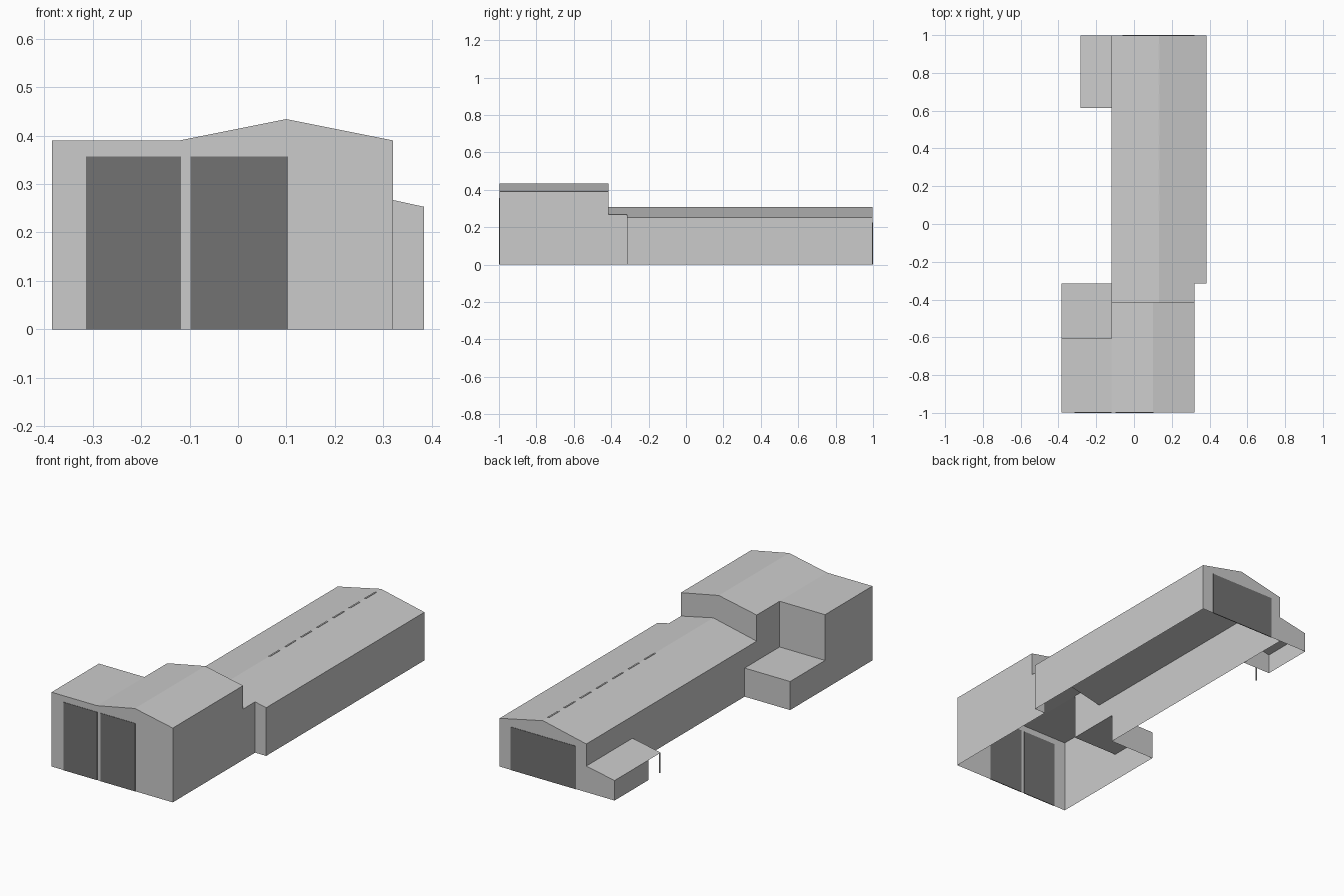
import bpy
from mathutils import Vector

if "Cube" in bpy.data.objects:
    bpy.data.objects.remove(bpy.data.objects["Cube"])


def material(name, v):
    m = bpy.data.materials.new(name)
    m.diffuse_color = (v, v, v, 1)
    m.use_nodes = True
    m.node_tree.nodes["Principled BSDF"].inputs["Base Color"].default_value = m.diffuse_color
    return m


LIGHT = material("light grey cladding", 0.6)
DARK = material("dark grey door", 0.17)


def sheet(name, faces, inside, mat=LIGHT):
    """Open shell of separate flat panels, all facing away from 'inside'."""
    verts, polys = [], []
    for f in faces:
        pts = [Vector(p) for p in f]
        n = (pts[1] - pts[0]).cross(pts[2] - pts[0])
        if n.dot(sum(pts, Vector()) / len(pts) - Vector(inside)) < 0:
            pts.reverse()
        polys.append(range(len(verts), len(verts) + len(pts)))
        verts += pts
    me = bpy.data.meshes.new(name)
    me.from_pydata(verts, [], [list(p) for p in polys])
    me.materials.append(mat)
    ob = bpy.data.objects.new(name, me)
    bpy.context.collection.objects.link(ob)
    return ob


def side(x, ys, z0, z1):
    """Long wall at x, split into panels at the given y values."""
    return [[(x, a, z0), (x, b, z0), (x, b, z1), (x, a, z1)]
            for a, b in zip(ys, ys[1:])]


def end(y, profile):
    """End wall at y from an x-z outline."""
    return [[(x, y, z) for x, z in profile]]


def roof(profile, y0, y1):
    """Roof planes following an x-z line."""
    return [[(*a[:1], y0, a[1]), (b[0], y0, b[1]), (b[0], y1, b[1]), (a[0], y1, a[1])]
            for a, b in zip(profile, profile[1:])]


def box(name, lo, hi, mat):
    c = [(a + b) / 2 for a, b in zip(lo, hi)]
    bpy.ops.mesh.primitive_cube_add(size=1, location=c)
    ob = bpy.context.object
    ob.name = name
    ob.scale = [b - a for a, b in zip(lo, hi)]
    ob.data.materials.append(mat)
    return ob


XL, XR, XM = -0.384, 0.384, -0.12      # outer left, outer right, shared wall
F, B = -0.998, 0.998                   # front and back wall planes
XH = 0.32                              # right wall of the front hall
LOW = 0.15                             # low annex height

# Front hall: gabled, with the rear gable showing above the link roof
top = [(XM, 0.39), (0.1, 0.434), (XH, 0.39)]
link = [(XM, 0.253), (0.132, 0.308), (XH, 0.267)]
sheet("front_hall",
      roof(top, F, -0.415)
      + end(F, [(XM, 0), (XH, 0), *reversed(top)])
      + end(-0.415, link + top[::-1])
      + side(XH, [F, -0.605, -0.415], 0, 0.39)
      + side(XM, [-0.605, -0.415], LOW, 0.39), (0.1, -0.7, 0.2))

# Tall flat-roofed annex
sheet("tall_annex",
      roof([(XL, 0.39), (XM, 0.39)], F, -0.605)
      + end(F, [(XL, 0), (XM, 0), (XM, 0.39), (XL, 0.39)])
      + end(-0.605, [(XL, LOW), (XM, LOW), (XM, 0.39), (XL, 0.39)])
      + side(XL, [F, -0.8, -0.605], 0, 0.39), (-0.2, -0.8, 0.2))

# Low flat-roofed annex
sheet("low_annex",
      roof([(XL, LOW), (XM, LOW)], -0.605, -0.315)
      + end(-0.315, [(XL, 0), (XM, 0), (XM, LOW), (XL, LOW)])
      + side(XL, [-0.605, -0.315], 0, LOW), (-0.2, -0.45, 0.05))

# Link between the two halls
sheet("link_section",
      roof(link, -0.415, -0.315)
      + side(XH, [-0.415, -0.315], 0, 0.267)
      + side(XM, [-0.415, -0.315], LOW, 0.253), (0.1, -0.365, 0.1))

# Long rear hall with regular wall panels
ridge = [(XM, 0.253), (0.132, 0.308), (XR, 0.253)]
ys = [-0.315] + [-0.16 + 0.193 * i for i in range(6)] + [B]
sheet("long_hall",
      roof(ridge, -0.315, B)
      + side(XR, ys, 0, 0.253) + side(XM, ys, 0, 0.253)
      + end(-0.315, [(XH, 0), (XR, 0), (XR, 0.253), (XH, 0.267)])
      + end(B, [(XM, 0), (XR, 0), *reversed(ridge)]), (0.13, 0.3, 0.1))

# Lean-to at the rear, its roof running on as a canopy over a post
XA = -0.284
shed = [(XA, 0.105), (XM, 0.137)]
walls = [(XA, 0), (XM, 0), *reversed(shed)]
sheet("lean_to",
      roof(shed, 0.81, B) + roof(shed, 0.715, 0.81)
      + end(0.715, walls) + end(B, walls)
      + side(XA, [0.715, 0.81, B], 0, 0.105), (-0.2, 0.85, 0.05))
sheet("canopy", roof(shed, 0.615, 0.715), (-0.2, 0.66, 0))
box("canopy_post", (XA, 0.616, 0), (XA + 0.005, 0.621, 0.105), LIGHT)

# Large doors, thin plates through the end walls
for name, x0, x1 in (("front_door_left", -0.314, -0.118), ("front_door_right", -0.098, 0.103)):
    box(name, (x0, -1, 0), (x1, -0.996, 0.357), DARK)
box("back_door", (-0.06, 0.996, 0), (0.32, 1, 0.226), DARK)

# Ridge vents along the long hall
for i in range(7):
    y = 0.07 + 0.133 * i
    box("ridge_vent", (0.128, y, 0.304), (0.136, y + 0.085, 0.3095), LIGHT)
